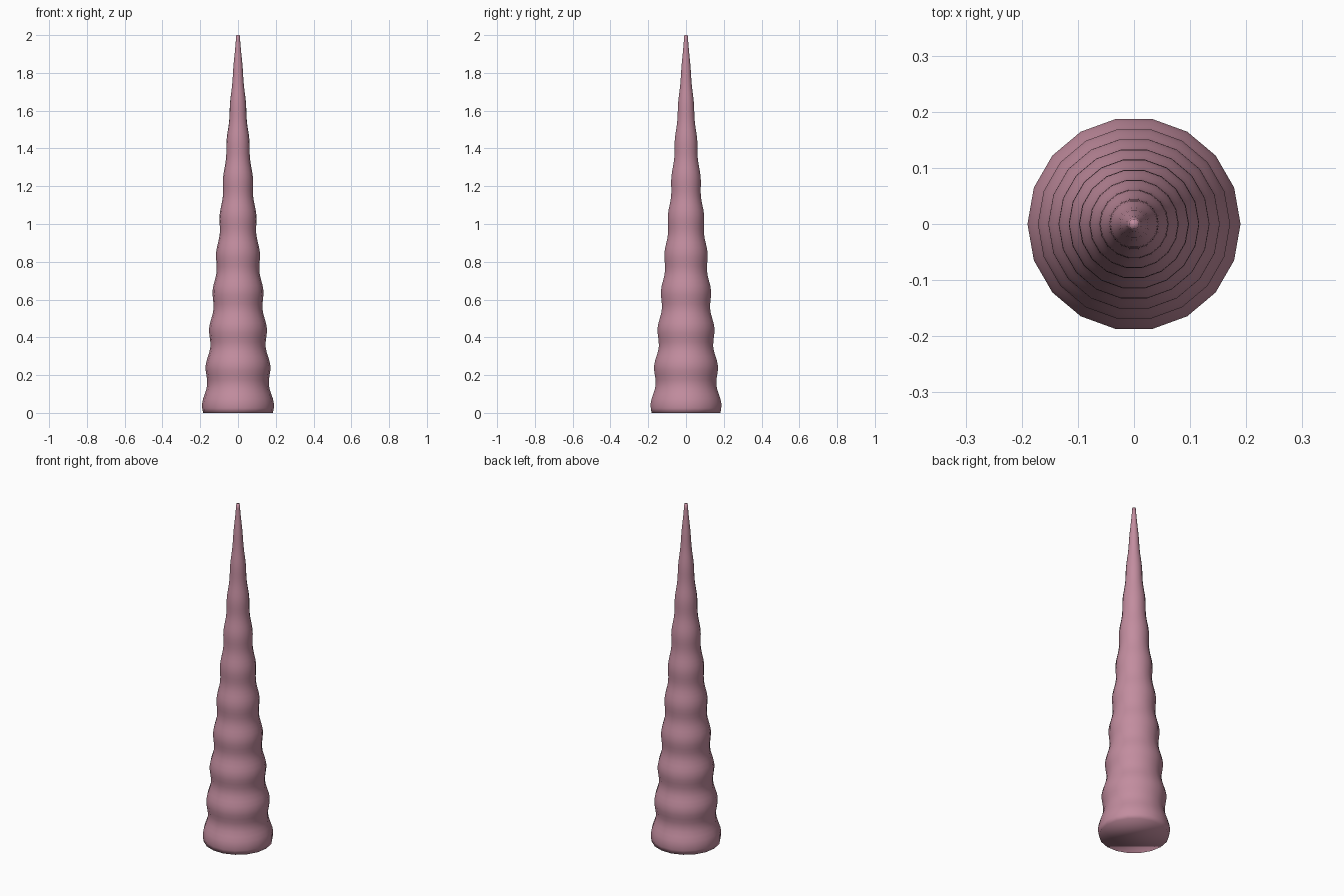
import bpy, bmesh, math

if "Cube" in bpy.data.objects:
    bpy.data.objects.remove(bpy.data.objects["Cube"])

SIDES, RINGS, HEIGHT = 18, 80, 2.0

pink = bpy.data.materials.new("dusty pink")
pink.diffuse_color = (0.54, 0.265, 0.345, 1)
pink.use_nodes = True
pink.node_tree.nodes["Principled BSDF"].inputs["Base Color"].default_value = pink.diffuse_color


def radius(z):
    """Straight taper with ten ripples that fade towards the tip."""
    t = z / HEIGHT
    return 0.185 + (0.009 - 0.185) * t + 0.0095 * (1 - t) * math.sin(math.tau * z / 0.2)


# Horn: stacked rings joined by quads, closed at base and tip
bm = bmesh.new()
rings = []
for i in range(RINGS + 1):
    z = HEIGHT * i / RINGS
    r = radius(z)
    rings.append([bm.verts.new((r * math.cos(math.tau * k / SIDES),
                                r * math.sin(math.tau * k / SIDES), z))
                  for k in range(SIDES)])
for low, high in zip(rings, rings[1:]):
    for k in range(SIDES):
        n = (k + 1) % SIDES
        bm.faces.new((low[k], low[n], high[n], high[k]))
bm.faces.new(rings[0][::-1])
bm.faces.new(rings[-1])
for f in bm.faces:
    f.smooth = True

mesh = bpy.data.meshes.new("horn")
bm.to_mesh(mesh)
bm.free()
mesh.materials.append(pink)
horn = bpy.data.objects.new("horn", mesh)
bpy.context.collection.objects.link(horn)
